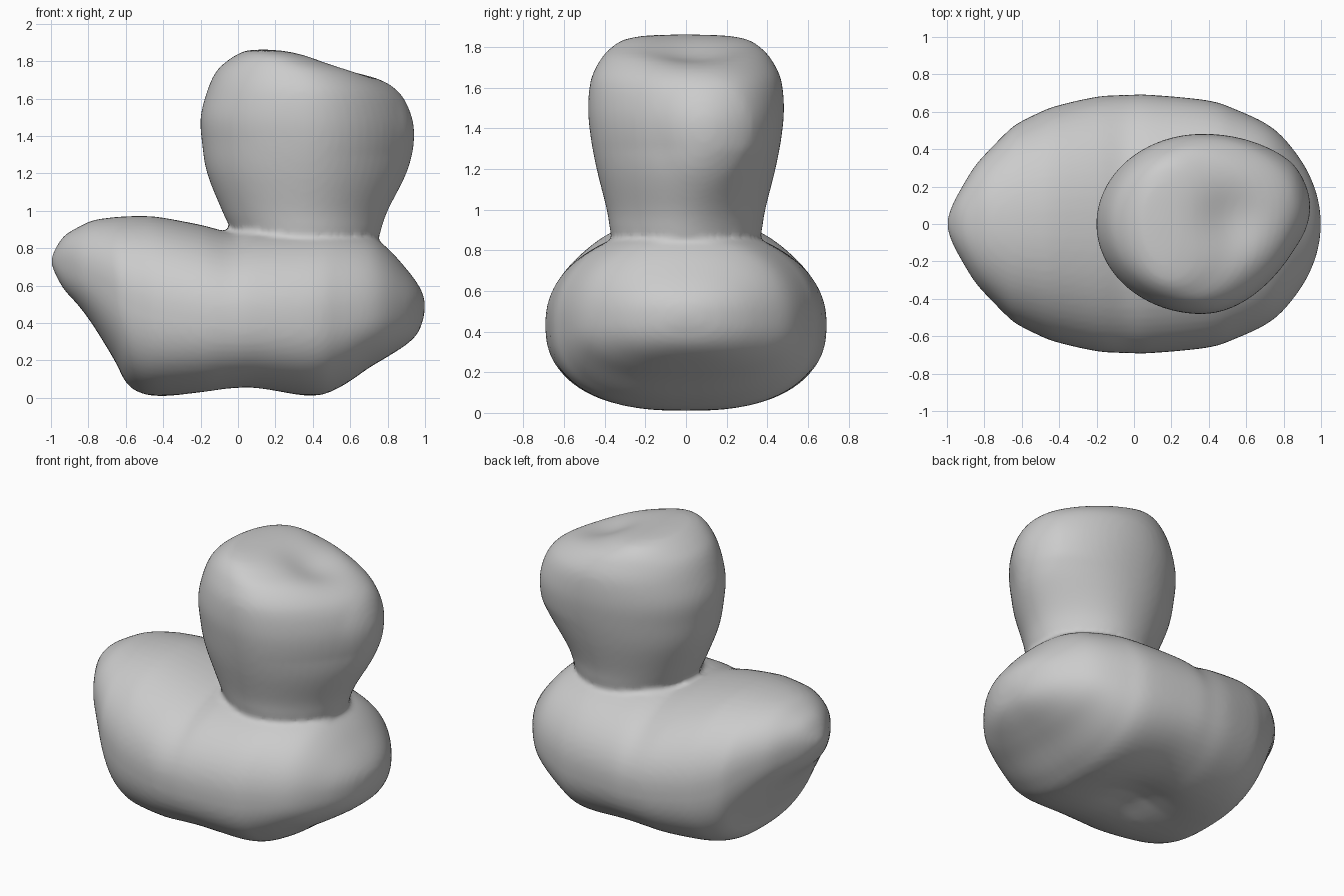
import bpy, bmesh, math
from mathutils import Vector

if "Cube" in bpy.data.objects:
    bpy.data.objects.remove(bpy.data.objects["Cube"])

SEG = 64


def spline(rows, steps=5):
    """Catmull-Rom interpolation through the section rows."""
    out = []
    for i in range(len(rows) - 1):
        p0, p1 = rows[max(i - 1, 0)], rows[i]
        p2, p3 = rows[i + 1], rows[min(i + 2, len(rows) - 1)]
        for s in range(steps):
            t = s / steps
            out.append([0.5 * (2 * b + (c - a) * t + (2 * a - 5 * b + 4 * c - d) * t * t
                               + (3 * b - a - 3 * c + d) * t ** 3)
                        for a, b, c, d in zip(p0, p1, p2, p3)])
    out.append(list(rows[-1]))
    return out


def spow(v, e):
    return math.copysign(abs(v) ** e, v)


def loft(bm, rows, ring):
    """Skin rings of points and close both ends."""
    loops = [[bm.verts.new(p) for p in ring(r)] for r in spline(rows)]
    for a, b in zip(loops, loops[1:]):
        for i in range(SEG):
            j = (i + 1) % SEG
            bm.faces.new((a[i], a[j], b[j], b[i]))
    bm.faces.new(loops[0][::-1])
    bm.faces.new(loops[-1])


ANGLES = [2 * math.pi * i / SEG for i in range(SEG)]


def body_ring(r):
    x, lo, hi, w, mid = r
    pts = []
    for a in ANGLES:
        c, s = math.cos(a), math.sin(a)
        e = 2 / 2.15 if s > 0 else 2 / 2.5
        y = w * spow(c, e)
        z = mid + spow(s, e) * ((hi - mid) if s > 0 else (mid - lo))
        if s < 0:  # hollow under the belly
            z += 0.06 * math.exp(-((x + 0.02) / 0.22) ** 2 - (y / 0.2) ** 2) * -s
        pts.append((x, y, z))
    return pts


def head_ring(r):
    z, x0, x1, w = r
    cx, rx = (x0 + x1) / 2, (x1 - x0) / 2
    pts = []
    for a in ANGLES:
        c, s = math.cos(a), math.sin(a)
        x, y = cx + rx * c, w * s
        if c > 0:  # front of the head narrows and turns slightly
            y = y * (1 - 0.14 * c * c)
        k = max(0, x - 0.35) / 0.58
        y += 0.09 * min(1, k * k * 1.3) * min(1, max(0, (z - 0.9) / 0.4))
        p = Vector((x, y, z))
        # shallow dent in the sloping front of the crown
        d = math.exp(-((x - 0.55) / 0.2) ** 2 - ((y - 0.03) / 0.18) ** 2)
        if z > 1.5:
            p += Vector((-0.02, 0, -0.05)) * d * min(1, (z - 1.5) / 0.15)
        pts.append(p)
    return pts


# body sections along x: x, bottom, top, half width, height of widest point
body_rows = [
    (-1.0, .725, .735, .005, .73), (-.98, .67, .79, .08, .73), (-.93, .58, .865, .18, .72),
    (-.85, .49, .915, .31, .69), (-.77, .38, .95, .40, .65), (-.66, .20, .966, .51, .58),
    (-.6, .085, .97, .55, .54), (-.53, .03, .972, .585, .51), (-.42, .008, .966, .63, .48),
    (-.2, .01, .925, .68, .45), (-.04, .025, .888, .69, .44), (.1, .03, .91, .69, .44),
    (.4, .01, .92, .66, .44), (.55, .06, .91, .61, .45), (.7, .16, .87, .54, .46),
    (.8, .22, .80, .46, .47), (.9, .285, .69, .33, .48), (.96, .345, .61, .21, .49),
    (.99, .42, .55, .10, .49), (1.0, .485, .495, .005, .49)]

# head sections upward: z, back x, front x, half width
head_rows = [
    (.72, .02, .72, .33), (.88, -.03, .76, .37), (1.0, -.085, .80, .39), (1.2, -.165, .90, .44),
    (1.36, -.192, .94, .47), (1.5, -.2, .93, .482), (1.64, -.165, .86, .468), (1.74, -.12, .72, .42),
    (1.80, -.06, .53, .365), (1.838, .0, .39, .30), (1.857, .05, .27, .19), (1.863, .14, .15, .01)]

# bath toy: overlapping body and head fused into one soft skin
bm = bmesh.new()
loft(bm, body_rows, body_ring)
loft(bm, head_rows, head_ring)
bmesh.ops.recalc_face_normals(bm, faces=bm.faces)
me = bpy.data.meshes.new("toy_duck")
bm.to_mesh(me)
bm.free()
me.shade_smooth()
duck = bpy.data.objects.new("toy_duck", me)
bpy.context.collection.objects.link(duck)

fuse = duck.modifiers.new("fuse", "REMESH")
fuse.mode = "VOXEL"
fuse.voxel_size = 0.018
fuse.use_smooth_shade = True
soft = duck.modifiers.new("soften", "SMOOTH")
soft.factor = 0.5
soft.iterations = 5

# single plain grey
grey = bpy.data.materials.new("plain_grey")
grey.diffuse_color = (0.6, 0.6, 0.6, 1)
grey.use_nodes = True
grey.node_tree.nodes["Principled BSDF"].inputs["Base Color"].default_value = grey.diffuse_color
me.materials.append(grey)
